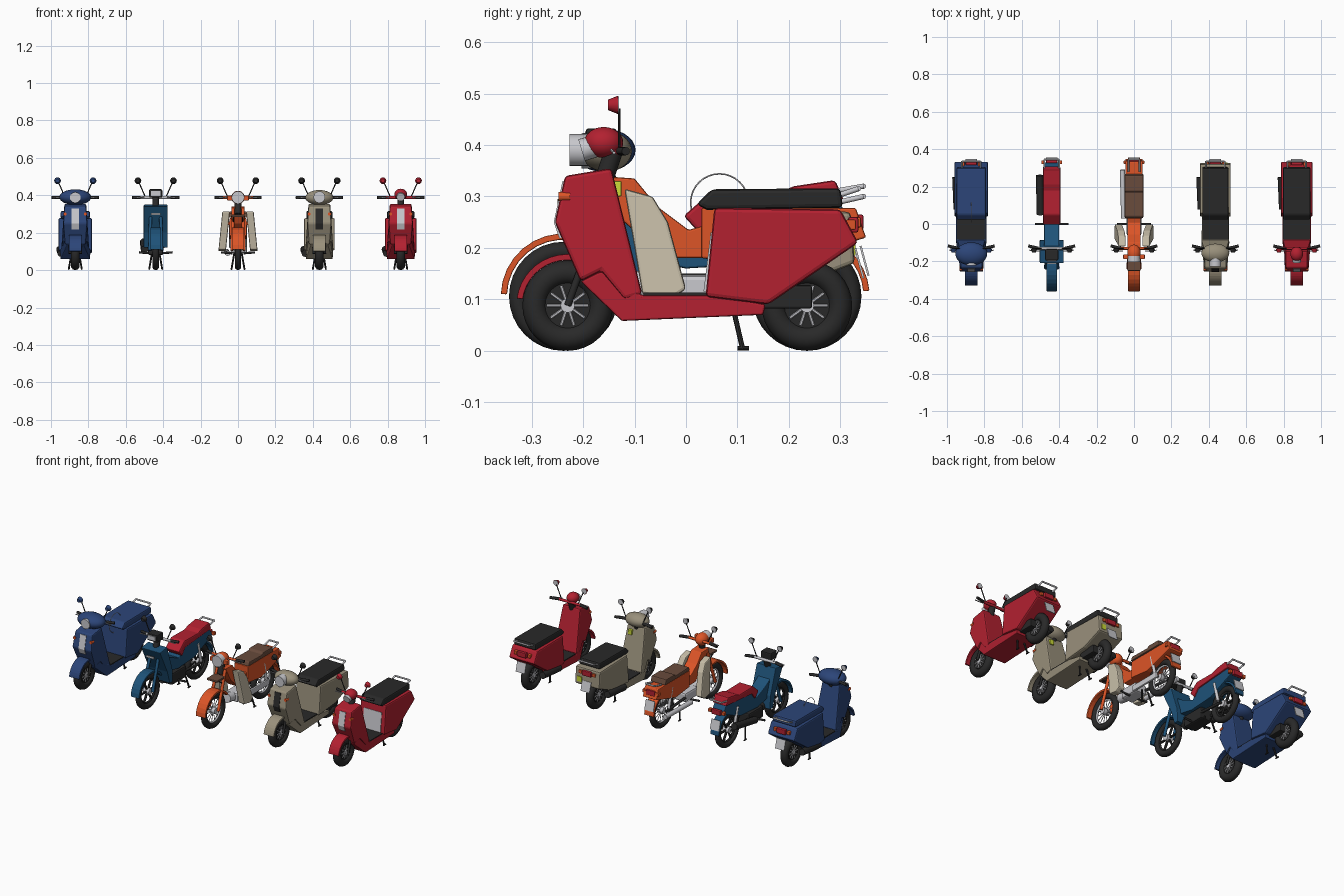
import bpy, bmesh
from math import sin, cos, pi, radians
from mathutils import Vector, Matrix

cube = bpy.data.objects.get("Cube")
if cube:
    bpy.data.objects.remove(cube, do_unlink=True)


def paint(name, *rgb):
    mat = bpy.data.materials.new(name)
    mat.use_nodes = True
    mat.diffuse_color = (*rgb, 1)
    mat.node_tree.nodes["Principled BSDF"].inputs["Base Color"].default_value = (*rgb, 1)
    return mat


navy = paint("navy", .025, .06, .19)
teal = paint("teal", .013, .085, .19)
orange = paint("orange", .72, .09, .02)
taupe = paint("taupe", .32, .28, .2)
red = paint("red", .45, .015, .03)
black = paint("black", .022, .022, .022)
silver = paint("silver", .58, .58, .61)
brown = paint("brown", .14, .07, .045)
cream = paint("cream", .57, .51, .39)
yellow = paint("lime_yellow", .6, .7, .04)

bike, center = "", 0   # name prefix and x position of the bike being built
rounded = []


def finish(bm, name, mat, smooth=False, bevel=0):
    bmesh.ops.recalc_face_normals(bm, faces=bm.faces)
    mesh = bpy.data.meshes.new(name)
    bm.to_mesh(mesh)
    bm.free()
    ob = bpy.data.objects.new(f"{bike}_{name}", mesh)
    ob.location.x = center
    bpy.context.collection.objects.link(ob)
    mesh.materials.append(mat)
    if bevel:
        mod = ob.modifiers.new("soft_edges", "BEVEL")
        mod.width, mod.segments = bevel, 2
    if smooth:
        rounded.append(ob)
    return ob


def slab(name, mat, points, half, x=0, bevel=.004):
    """Side profile of (y, z) or (y, z, half width) drawn out across x."""
    bm = bmesh.new()
    rows = []
    for side in (-1, 1):
        rows.append([bm.verts.new((x + side * (p[2] if len(p) > 2 else half), p[0], p[1])) for p in points])
        bm.faces.new(rows[-1])
    for i in range(len(points)):
        bm.faces.new((rows[0][i - 1], rows[0][i], rows[1][i], rows[1][i - 1]))
    return finish(bm, name, mat, bevel=bevel)


def box(name, mat, loc, size, tilt=0, bevel=0):
    bm = bmesh.new()
    turn = Matrix.Translation(loc) @ Matrix.Rotation(radians(tilt), 4, "X")
    bmesh.ops.create_cube(bm, size=1, matrix=turn @ Matrix.Diagonal((*size, 1)))
    return finish(bm, name, mat, bevel=bevel)


def rod(name, mat, a, b, r, end=None, sides=12):
    a, b = Vector(a), Vector(b)
    bm = bmesh.new()
    turn = Matrix.Translation((a + b) / 2) @ (b - a).to_track_quat("Z", "Y").to_matrix().to_4x4()
    bmesh.ops.create_cone(bm, cap_ends=True, segments=sides, radius1=r, radius2=end or r,
                          depth=(b - a).length, matrix=turn)
    return finish(bm, name, mat, smooth=True)


def ball(name, mat, loc, size):
    bm = bmesh.new()
    turn = Matrix.Translation(loc) @ Matrix.Diagonal((*size, 1))
    bmesh.ops.create_uvsphere(bm, u_segments=24, v_segments=14, radius=1, matrix=turn)
    return finish(bm, name, mat, smooth=True)


def ring(name, mat, loc, major, minor, around=32):
    """Torus whose axis runs along x."""
    bm = bmesh.new()
    grid = []
    for i in range(around):
        a = 2 * pi * i / around
        grid.append([])
        for j in range(10):
            b = 2 * pi * j / 10
            r = major + minor * cos(b)
            grid[-1].append(bm.verts.new((loc[0] + minor * sin(b), loc[1] + r * cos(a), loc[2] + r * sin(a))))
    for i in range(around):
        for j in range(10):
            bm.faces.new((grid[i - 1][j - 1], grid[i][j - 1], grid[i][j], grid[i - 1][j]))
    return finish(bm, name, mat, smooth=True)


def wheel(name, y, r, thick, hub, spokes, spoke_mat, spoke_r, solid):
    ring(name + "_tyre", black, (0, y, r), r - thick, thick)
    inner = r - 2 * thick
    if solid:
        rod(name + "_disc", black, (-.014, y, r), (.014, y, r), inner + .004, sides=24)
    else:
        ring(name + "_rim", spoke_mat, (0, y, r), inner, .006)
    rod(name + "_hub", silver, (-.02, y, r), (.02, y, r), hub)
    for i in range(spokes):
        a = 2 * pi * i / spokes
        for x in ((-.014, .014) if solid else (0,)):
            rod(name + "_spoke", spoke_mat, (x, y, r),
                (x, y + inner * cos(a), r + inner * sin(a)), spoke_r, sides=6)


def fender(name, mat, y, z, r, start, stop, half, thick=.012):
    angles = [radians(start + (stop - start) * i / 12) for i in range(13)]
    arc = [(y + r * cos(a), z + r * sin(a)) for a in angles]
    arc += [(y + (r - thick) * cos(a), z + (r - thick) * sin(a)) for a in reversed(angles)]
    slab(name, mat, arc, half, bevel=.002)


def controls(mat, bar_mat):
    rod("steering_neck", black, (0, -.17, .3), (0, -.14, .39), .018)
    rod("handlebar", bar_mat, (-.08, -.13, .388), (.08, -.13, .388), .008)
    for s in (-1, 1):
        rod("grip", black, (s * .07, -.13, .388), (s * .125, -.117, .388), .008)
        rod("lever", silver, (s * .06, -.145, .39), (s * .12, -.14, .385), .003, sides=6)
        rod("mirror_stalk", black, (s * .055, -.13, .39), (s * .09, -.13, .47), .003, sides=6)
        rod("mirror_shell", mat, (s * .095, -.152, .478), (s * .095, -.132, .478), .01, .018, 16)
        rod("mirror_glass", silver, (s * .095, -.132, .478), (s * .095, -.13, .478), .016, sides=16)


def rear_end(y, z):
    box("tail_light", red, (0, y, z), (.06, .02, .03), bevel=.004)
    box("number_plate", silver, (0, y + .012, z - .075), (.06, .004, .06), 15)
    for s in (-1, 1):
        box("rear_indicator", orange, (s * .045, y - .005, z), (.02, .02, .02), bevel=.003)
        rod("stand_leg", black, (s * .02, .09, .09), (s * .035, .11, .004), .005, sides=8)
        rod("stand_foot", black, (s * .035, .1, .005), (s * .035, .122, .005), .004, sides=8)


def grab_rail(z, half, front, back):
    rod("grab_rail_end", silver, (-half, back, z), (half, back, z), .005)
    for s in (-1, 1):
        rod("grab_rail", silver, (s * half, front, z - .015), (s * half, back, z), .005)


def scooter(mat, seat_mat, stripe_mat, half, boxy):
    """Step-through scooter with a leg shield and an enclosed rear."""
    wheel("front_wheel", -.23, .088, .024, .014, 10, silver, .003, True)
    wheel("rear_wheel", .235, .088, .024, .014, 10, silver, .003, True)
    fender("front_fender", mat, -.23, .088, .1, 65, 172, .034)
    slab("leg_shield", mat, [(-.235, .34, .058), (-.145, .355, .058), (-.085, .11, .075), (-.12, .1, .075),
                             (-.165, .155, .065), (-.205, .135, .055), (-.255, .25, .065)], .07, bevel=.007)
    slab("floor_pan", mat, [(-.205, .135, .045), (-.165, .155, .06), (-.085, .108), (.06, .108),
                            (.155, .09), (.15, .07), (-.125, .058)], half - .01)
    box("floor_mat", black, (0, -.02, .11), (half * 1.7, .125, .006))
    tail = [(.32, .27), (.328, .17), (.2, .12)] if boxy else [(.3, .275), (.335, .21), (.16, .09)]
    slab("rear_body", mat, [(.055, .278)] + tail + [(.038, .105)], half, bevel=.008)
    slab("seat", seat_mat, [(.02, .285), (.05, .314), (.3, .316), (.305, .278), (.04, .274)],
         half - .012, bevel=.008)
    for s in (-1, 1):
        rod("fork_leg", black, (s * .03, -.23, .088), (s * .025, -.19, .2), .007)
    box("engine_case", black, (.035, .19, .105), (.04, .11, .045), bevel=.004)
    rod("muffler", black, (-.075, .08, .09), (-.082, .25, .11), .02)
    # Centre trim follows the slope of the shield front.
    slab("shield_trim", stripe_mat, [(-.24, .33), (-.257, .25), (-.246, .218), (-.235, .22), (-.23, .33)],
         .02, bevel=0)
    grab_rail(.315, .05, .29, .335)
    rear_end(.325, .245)
    for s in (-1, 1):
        rod("front_indicator", orange, (s * .055, -.225, .3), (s * .055, -.248, .3), .009)


# Navy scooter: body-coloured seat, broad handlebar cowl
bike, center = "navy_scooter", -.87
scooter(navy, navy, silver, .09, False)
controls(navy, navy)
ball("handlebar_cowl", navy, (0, -.16, .39), (.085, .062, .042))
rod("headlight", silver, (0, -.2, .388), (0, -.222, .388), .029, sides=20)
ring("carry_loop", silver, (0, .065, .288), .056, .0015)

# Taupe scooter: round cowl, deep headlight, boxy rear
bike, center = "taupe_scooter", .435
scooter(taupe, black, black, .082, True)
controls(black, black)
ball("handlebar_cowl", taupe, (0, -.155, .388), (.075, .05, .04))
rod("headlight", silver, (0, -.18, .39), (0, -.226, .39), .031, sides=20)
box("bag_hook", yellow, (.03, -.135, .315), (.025, .02, .03), bevel=.003)
box("rear_label", yellow, (.05, .326, .2), (.03, .006, .03))

# Red scooter: small domed lamp, silver panel before the seat
bike, center = "red_scooter", .87
scooter(red, black, silver, .085, False)
controls(red, red)
ball("handlebar_cowl", red, (0, -.16, .405), (.034, .038, .03))
rod("headlight", silver, (0, -.17, .4), (0, -.203, .39), .022, sides=20)
slab("inner_panel", silver, [(.034, .115), (.048, .23), (.054, .23), (.04, .115)], .06, bevel=0)


def moped(mat, fender_half):
    """Parts shared by the two tall-wheeled machines."""
    fender("front_fender", mat, -.238, .106, .122, 35, 178, fender_half)
    fender("rear_fender", mat, .235, .106, .122, 5, 130, fender_half)
    for s in (-1, 1):
        rod("fork_leg", mat, (s * .032, -.235, .106), (s * .026, -.16, .33), .009)
        rod("swing_arm", black, (s * .032, .04, .12), (s * .032, .235, .106), .008)
        rod("rear_shock", silver, (s * .038, .22, .12), (s * .038, .19, .24), .009)
        rod("foot_peg", black, (s * .03, 0, .09), (s * .09, 0, .095), .006)
    rear_end(.335, .25)


# Teal underbone: square lamp, stepped red seat, cast wheels
bike, center = "teal_underbone", -.44
wheel("front_wheel", -.238, .106, .018, .018, 6, black, .007, False)
wheel("rear_wheel", .235, .106, .018, .018, 6, black, .007, False)
moped(teal, .028)
controls(black, silver)
slab("leg_shield", teal, [(-.21, .34), (-.14, .35), (-.09, .2), (-.085, .12), (-.115, .12), (-.14, .2)], .064)
slab("frame_spine", teal, [(-.14, .3), (-.08, .26), (.01, .22), (.05, .27), (.3, .285), (.33, .24),
                           (.16, .17), (0, .16), (-.1, .18)], .04)
slab("seat", red, [(-.005, .262), (.05, .31), (.18, .308), (.21, .32), (.29, .332), (.31, .285),
                   (.06, .265), (.03, .225)], .047, bevel=.007)
box("headlight_box", black, (0, -.165, .41), (.07, .06, .045), bevel=.006)
box("headlight", silver, (0, -.197, .41), (.05, .008, .026))
box("front_grille", silver, (0, -.212, .3), (.05, .006, .012))
box("engine", black, (0, .01, .115), (.08, .14, .07), bevel=.008)
rod("cylinder_head", black, (0, -.03, .12), (0, -.1, .13), .03)
rod("muffler", black, (-.06, .05, .11), (-.065, .26, .15), .02)
grab_rail(.32, .04, .26, .345)

# Orange moped: round lamp, brown seat, cream leg guards, wire wheels
bike, center = "orange_moped", 0
wheel("front_wheel", -.238, .106, .018, .018, 14, silver, .002, False)
wheel("rear_wheel", .235, .106, .018, .018, 14, silver, .002, False)
moped(orange, .032)
controls(black, orange)
slab("frame_spine", orange, [(-.17, .34), (-.1, .335), (-.055, .28), (.005, .235), (.04, .245), (.04, .18),
                             (-.04, .18), (-.12, .25)], .036)
slab("rear_body", orange, [(.03, .278), (.33, .278), (.35, .22), (.25, .19), (.16, .165), (.03, .18)], .046)
slab("seat", brown, [(.03, .28), (.04, .305), (.17, .302), (.175, .312), (.26, .312), (.27, .28)],
     .05, bevel=.006)
for s in (-1, 1):
    guard = slab("leg_guard", cream, [(-.12, .315), (-.065, .3), (-.035, .25), (.0, .12), (-.03, .1),
                                      (-.085, .11), (-.1, .2)], .02, bevel=.006)
    for v in guard.data.vertices:
        v.co.x += s * (.062 + (.33 - v.co.z) * .1)
    box("front_indicator", orange, (s * .045, -.175, .385), (.026, .026, .026), bevel=.004)
ball("lamp_shell", orange, (0, -.155, .388), (.036, .045, .036))
rod("headlight", silver, (0, -.17, .388), (0, -.203, .388), .034, sides=24)
box("front_carrier", brown, (0, -.21, .29), (.07, .08, .012), bevel=.003)
for s in (-1, 1):
    rod("carrier_strut", black, (s * .025, -.23, .285), (s * .025, -.175, .25), .004, sides=8)
box("engine", silver, (0, .0, .12), (.08, .12, .055), bevel=.01)
rod("cylinder_head", silver, (0, -.04, .12), (0, -.11, .13), .027)
rod("muffler", silver, (-.055, .03, .09), (-.062, .29, .1), .014)
box("chain_case", silver, (.04, .14, .11), (.014, .2, .035), bevel=.005)
grab_rail(.3, .03, .28, .345)

# Smooth the round parts, keeping their caps crisp
bpy.ops.object.select_all(action="DESELECT")
for ob in rounded:
    ob.select_set(True)
bpy.context.view_layer.objects.active = rounded[0]
bpy.ops.object.shade_smooth_by_angle(angle=radians(40))
